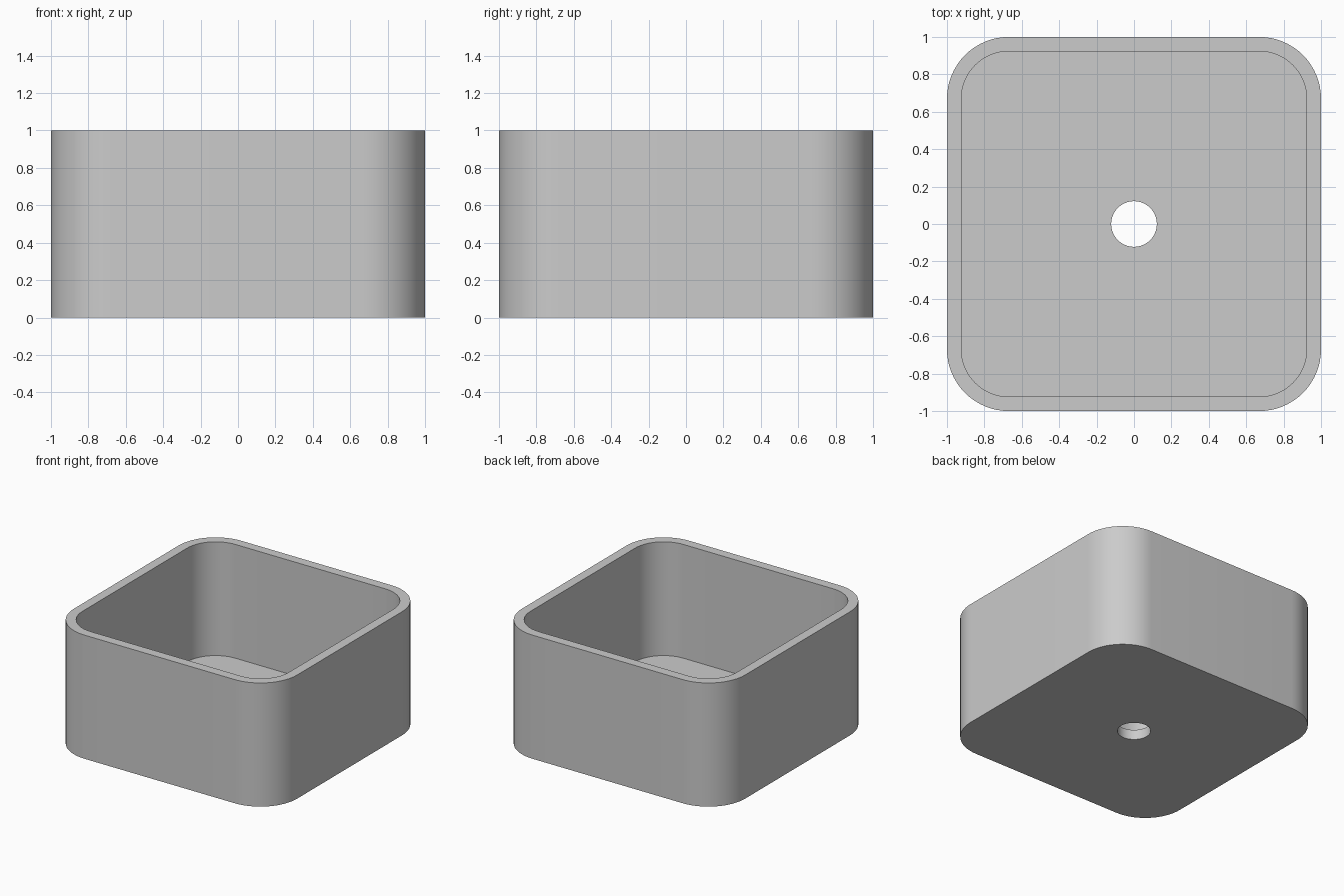
import bpy
import bmesh
from math import cos, sin, pi, radians

if "Cube" in bpy.data.objects:
    bpy.data.objects.remove(bpy.data.objects["Cube"], do_unlink=True)

HEIGHT = 1.0
WALL = 0.077
FLOOR = 0.08
CORNER = 0.33
HOLE_RADIUS = 0.122
SEGMENTS = 16  # per corner

# Plain grey material
grey = bpy.data.materials.new("plain grey")
grey.use_nodes = True
color = (0.6, 0.6, 0.6, 1)
grey.diffuse_color = color
grey.node_tree.nodes["Principled BSDF"].inputs["Base Color"].default_value = color


def rounded_square(half, radius):
    """Outline of a square with rounded corners."""
    points = []
    for corner in range(4):
        middle = (corner + 0.5) * pi / 2
        cx = (half - radius) * (1 if cos(middle) > 0 else -1)
        cy = (half - radius) * (1 if sin(middle) > 0 else -1)
        for i in range(SEGMENTS + 1):
            a = (corner + i / SEGMENTS) * pi / 2
            points.append((cx + radius * cos(a), cy + radius * sin(a)))
    return points


def circle(radius, count):
    angles = [(i + 0.5) * 2 * pi / count for i in range(count)]
    return [(radius * cos(a), radius * sin(a)) for a in angles]


outer = rounded_square(1, CORNER)
inner = rounded_square(1 - WALL, CORNER - WALL)
hole = circle(HOLE_RADIUS, len(outer))

# Closed cross-section: outside wall, rim, inside wall, floor, drain hole, underside
sections = [(outer, 0), (outer, HEIGHT), (inner, HEIGHT),
            (inner, FLOOR), (hole, FLOOR), (hole, 0)]

bm = bmesh.new()
rings = [[bm.verts.new((x, y, z)) for x, y in outline] for outline, z in sections]
count = len(outer)
for k, ring in enumerate(rings):
    above = rings[(k + 1) % len(rings)]
    for i in range(count):
        j = (i + 1) % count
        bm.faces.new((ring[i], ring[j], above[j], above[i]))
bmesh.ops.recalc_face_normals(bm, faces=bm.faces)

mesh = bpy.data.meshes.new("open_box")
bm.to_mesh(mesh)
bm.free()
mesh.materials.append(grey)
box = bpy.data.objects.new("open_box", mesh)
bpy.context.collection.objects.link(box)

# Smooth rounded corners, crisp rims
bpy.ops.object.select_all(action='DESELECT')
box.select_set(True)
bpy.context.view_layer.objects.active = box
bpy.ops.object.shade_smooth_by_angle(angle=radians(30))
